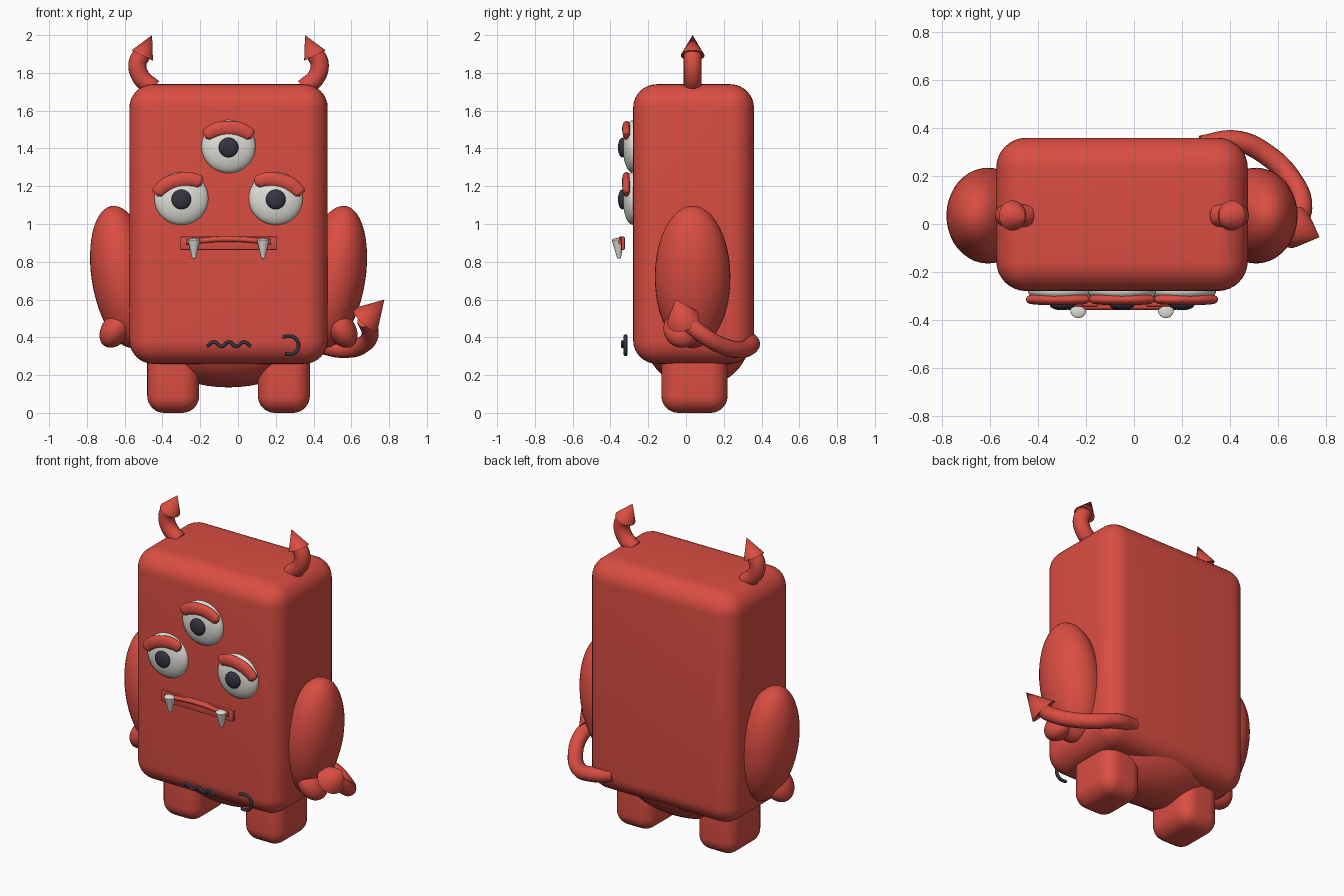
import bpy, bmesh
from math import radians, cos, sin
from mathutils import Vector

if "Cube" in bpy.data.objects:
    bpy.data.objects.remove(bpy.data.objects["Cube"])

MID = -0.05  # symmetry plane of the body


def material(name, rgb):
    m = bpy.data.materials.new(name)
    m.use_nodes = True
    m.diffuse_color = (*rgb, 1)
    m.node_tree.nodes["Principled BSDF"].inputs["Base Color"].default_value = (*rgb, 1)
    return m


red = material("red", (0.70, 0.075, 0.055))
white = material("off white", (0.76, 0.75, 0.70))
dark = material("dark blue grey", (0.035, 0.033, 0.052))


def finish(ob, name, mat):
    ob.name = name
    ob.data.materials.clear()
    ob.data.materials.append(mat)
    bpy.ops.object.select_all(action="DESELECT")
    ob.select_set(True)
    bpy.context.view_layer.objects.active = ob
    bpy.ops.object.shade_smooth_by_angle(angle=radians(35))
    return ob


def ball(name, loc, size, mat, rot=(0, 0, 0)):
    bpy.ops.mesh.primitive_uv_sphere_add(segments=40, ring_count=24, location=loc, rotation=rot)
    ob = bpy.context.object
    ob.scale = size
    return finish(ob, name, mat)


def box(name, loc, size, bevel, mat, segments=8):
    me = bpy.data.meshes.new(name)
    ob = bpy.data.objects.new(name, me)
    bpy.context.collection.objects.link(ob)
    bm = bmesh.new()
    bmesh.ops.create_cube(bm, size=1)
    bmesh.ops.scale(bm, vec=size, verts=bm.verts)
    bmesh.ops.bevel(bm, geom=bm.edges[:], offset=bevel, segments=segments,
                    profile=0.5, affect="EDGES")
    bm.to_mesh(me)
    bm.free()
    ob.location = loc
    return finish(ob, name, mat)


def tube(name, points, radius, mat, radii=None, loc=(0, 0, 0), scale=(1, 1, 1), rot=0):
    cu = bpy.data.curves.new(name, "CURVE")
    cu.dimensions = "3D"
    cu.bevel_depth = radius
    cu.bevel_resolution = 6
    cu.resolution_u = 10
    cu.use_fill_caps = True
    sp = cu.splines.new("BEZIER")
    sp.bezier_points.add(len(points) - 1)
    for i, (bp, p) in enumerate(zip(sp.bezier_points, points)):
        bp.co = p
        bp.handle_left_type = bp.handle_right_type = "AUTO"
        bp.radius = radii[i] if radii else 1
    ob = bpy.data.objects.new(name, cu)
    bpy.context.collection.objects.link(ob)
    ob.location, ob.scale, ob.rotation_euler = loc, scale, (0, rot, 0)
    bpy.ops.object.select_all(action="DESELECT")
    ob.select_set(True)
    bpy.context.view_layer.objects.active = ob
    bpy.ops.object.convert(target="MESH")
    return finish(bpy.context.object, name, mat)


def cone(name, base, tip, r1, mat, r2=0.0):
    base, tip = Vector(base), Vector(tip)
    axis = tip - base
    bpy.ops.mesh.primitive_cone_add(vertices=32, radius1=r1, radius2=r2, depth=axis.length,
                                    location=(base + tip) / 2,
                                    rotation=axis.to_track_quat("Z", "Y").to_euler())
    return finish(bpy.context.object, name, mat)


# Body and rounded underside
box("body", (MID, 0.04, 1.0), (1.05, 0.64, 1.48), 0.125, red)
ball("belly", (MID, 0.06, 0.40), (0.45, 0.28, 0.265), red)

# Paired limbs and horns
for side, s in (("right", -1), ("left", 1)):
    box(side + "_foot", (MID + s * 0.293, 0.045, 0.18), (0.275, 0.35, 0.36), 0.09, red)
    ball(side + "_arm", (MID + s * 0.56, 0.035, 0.72), (0.165, 0.2, 0.38), red,
         (0, s * radians(9), 0))
    ball(side + "_hand", (MID + s * 0.595, -0.02, 0.445), (0.075, 0.10, 0.11), red,
         (0, -s * radians(35), 0))
    path = [(0.40, 1.72), (0.465, 1.78), (0.482, 1.85), (0.455, 1.905)]
    tube(side + "_horn", [(MID + s * x, 0.035, z) for x, z in path], 0.048, red)
    cone(side + "_horn_tip", (MID + s * 0.457, 0.035, 1.892),
         (MID + s * 0.405, 0.035, 2.0), 0.063, red)

# Eyes with pupils and drooping lids
lid_path = [(-0.128, 0, 0.055), (-0.115, 0, 0.064), (-0.06, 0, 0.09), (0, 0, 0.097),
            (0.06, 0, 0.09), (0.115, 0, 0.064), (0.128, 0, 0.055)]
for name, x, z, tilt in (("upper", MID, 1.41, 0), ("right", MID - 0.25, 1.135, -14),
                         ("left", MID + 0.25, 1.135, 14)):
    ball(name + "_eye", (x, -0.28, z), (0.143, 0.055, 0.14), white)
    ball(name + "_pupil", (x, -0.338, z - 0.005), (0.052, 0.022, 0.052), dark)
    tube(name + "_eyelid", lid_path, 0.039, red, [0.45, 0.85, 1, 1, 1, 0.85, 0.45],
         (x, -0.315, z), (1, 0.6, 1), radians(tilt))

# Mouth with curved lip and two fangs
box("mouth", (MID, -0.334, 0.898), (0.515, 0.02, 0.07), 0.005, red, 2)
tube("lip", [(MID - 0.225, -0.345, 0.905), (MID, -0.345, 0.92), (MID + 0.225, -0.345, 0.905)],
     0.014, red)
for side, s in (("right", -1), ("left", 1)):
    x = MID + s * 0.183
    cone(side + "_fang", (x, -0.36, 0.915), (x, -0.355, 0.828), 0.033, white, 0.012)
    ball(side + "_fang_point", (x, -0.355, 0.828), (0.012, 0.012, 0.012), white)
    ball(side + "_fang_root", (x, -0.36, 0.915), (0.033, 0.033, 0.01), white)

# Tail curling round to the left with a pointed end
tube("tail", [(0.28, 0.325, 0.39), (0.43, 0.345, 0.36), (0.56, 0.285, 0.335),
              (0.66, 0.18, 0.36), (0.70, 0.08, 0.42), (0.675, -0.005, 0.49)], 0.045, red)
cone("tail_tip", (0.673, -0.015, 0.492), (0.775, -0.055, 0.60), 0.088, red)

# Thin squiggle and hook near the bottom of the front
wave = [(-0.165 + 0.039 * i, -0.335, 0.375 if i % 2 else 0.352) for i in range(7)]
tube("squiggle", wave, 0.01, dark)
hook = [(0.275 + 0.045 * cos(radians(a)), -0.32, 0.358 + 0.048 * sin(radians(a)))
        for a in range(-110, 111, 22)]
tube("hook", [(0.25, -0.32, 0.312)] + hook[1:-1] + [(0.235, -0.32, 0.403)], 0.01, dark)
